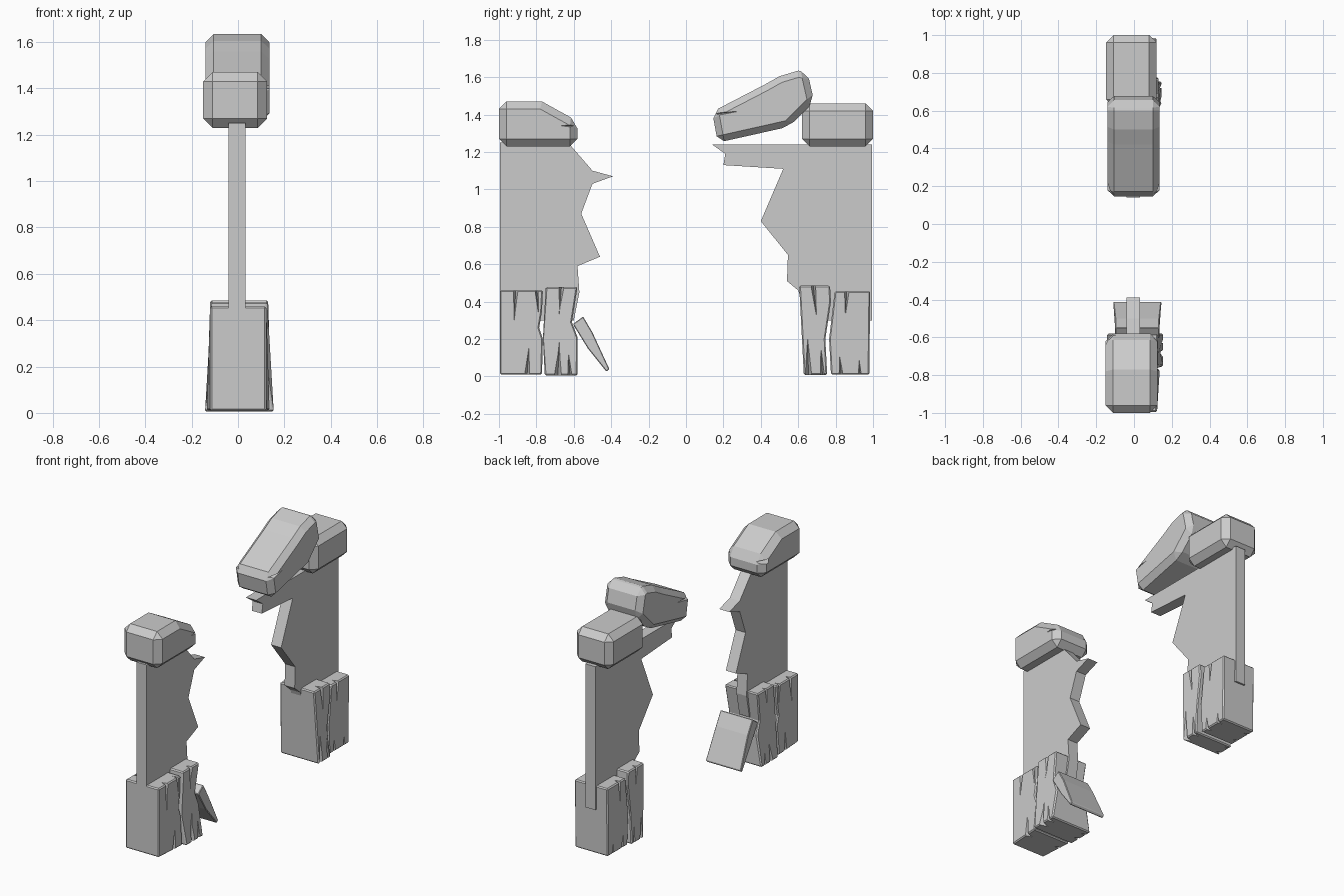
import bpy, bmesh

if "Cube" in bpy.data.objects:
    bpy.data.objects.remove(bpy.data.objects["Cube"])

grey = bpy.data.materials.new("plain_grey")
grey.use_nodes = True
COLOUR = (0.6, 0.6, 0.6, 1)
grey.diffuse_color = COLOUR
grey.node_tree.nodes["Principled BSDF"].inputs["Base Color"].default_value = COLOUR


def add_object(name, bm):
    bmesh.ops.recalc_face_normals(bm, faces=bm.faces)
    mesh = bpy.data.meshes.new(name)
    bm.to_mesh(mesh)
    bm.free()
    mesh.materials.append(grey)
    obj = bpy.data.objects.new(name, mesh)
    bpy.context.collection.objects.link(obj)
    return obj


def crack_cutter(cracks):
    """Thin wedges: (side, base point, tip point, half width, surface x)."""
    bm = bmesh.new()
    for side, (y0, z0), (y1, z1), w, x in cracks:
        upright = abs(z1 - z0) > abs(y1 - y0)
        dy, dz = (w, 0) if upright else (0, w)
        pts = [(x + 0.03, y0 - dy, z0 - dz), (x + 0.03, y0 + dy, z0 + dz),
               (x - 0.04, y0, z0), (x + 0.01, y1, z1)]
        v = [bm.verts.new((side * px, py, pz)) for px, py, pz in pts]
        for i, j, k in ((0, 1, 2), (0, 1, 3), (1, 2, 3), (2, 0, 3)):
            bm.faces.new((v[i], v[j], v[k]))
    return add_object("crack_cutter", bm)


def prism(name, outline, left, right, bevel=0, flare=None, cracks=()):
    """Extrude a (y, z) outline along x; flare(y, z) widens it locally."""
    bm = bmesh.new()
    rings = []
    for x in (left, right):
        ring = []
        for y, z in outline:
            extra = flare(y, z) if flare else 0
            ring.append(bm.verts.new((x + (extra if x > 0 else -extra), y, z)))
        rings.append(ring)
        bm.faces.new(ring)
    n = len(outline)
    for i in range(n):
        j = (i + 1) % n
        bm.faces.new((rings[0][i], rings[0][j], rings[1][j], rings[1][i]))
    obj = add_object(name, bm)
    if bevel:
        mod = obj.modifiers.new("chamfer", "BEVEL")
        mod.width, mod.segments = bevel, 1
    if cracks:
        cutter = crack_cutter(cracks)
        mod = obj.modifiers.new("cracks", "BOOLEAN")
        mod.operation, mod.solver, mod.object = "DIFFERENCE", "EXACT", cutter
        bpy.context.view_layer.update()
        graph = bpy.context.evaluated_depsgraph_get()
        mesh = bpy.data.meshes.new_from_object(obj.evaluated_get(graph))
        obj.modifiers.clear()
        obj.data = mesh
        bpy.data.objects.remove(cutter)
    return obj


def both(*crack):
    return [(1, *crack), (-1, *crack)]


# Broken wall panels with jagged inner edges
prism("front_wall", [(-0.995, 0.3), (-0.6, 0.3), (-0.57, 0.45), (-0.58, 0.59), (-0.46, 0.64),
                     (-0.56, 0.87), (-0.5, 1.03), (-0.39, 1.07), (-0.5, 1.1),
                     (-0.63, 1.25), (-0.995, 1.25)], -0.04, 0.033)
prism("back_wall", [(0.995, 0.3), (0.65, 0.3), (0.6, 0.46), (0.54, 0.51), (0.545, 0.65),
                    (0.4, 0.83), (0.52, 1.11), (0.2, 1.13), (0.21, 1.19),
                    (0.14, 1.24), (0.995, 1.24)], -0.04, 0.033)

# Chamfered cap stones
prism("front_cap", [(-1, 1.23), (-1, 1.47), (-0.77, 1.47), (-0.58, 1.365), (-0.58, 1.23)],
      -0.15, 0.125, 0.04, cracks=both((-0.57, 1.34), (-0.71, 1.34), 0.025, 0.13))
prism("back_cap", [(0.62, 1.23), (0.62, 1.46), (1, 1.46), (1, 1.23)], -0.148, 0.12, 0.04)
prism("tilted_cap", [(0.14, 1.415), (0.42, 1.56), (0.5, 1.605), (0.6, 1.635), (0.65, 1.625),
                     (0.685, 1.47), (0.55, 1.335), (0.17, 1.25)],
      -0.14, 0.135, 0.035, cracks=both((0.13, 1.4), (0.31, 1.42), 0.02, 0.135))

# Cracked timber footings
prism("front_outer_post", [(-0.995, 0.01), (-0.995, 0.46), (-0.765, 0.46), (-0.77, 0.35),
                           (-0.785, 0.26), (-0.765, 0.2), (-0.77, 0.01)], -0.12, 0.122, 0.007,
      lambda y, z: 0.015 if y > -0.9 and z < 0.1 else 0,
      both((-0.91, 0.47), (-0.92, 0.28), 0.022, 0.12)
      + both((-0.85, 0), (-0.84, 0.16), 0.022, 0.125)
      + both((-0.8, 0.47), (-0.785, 0.3), 0.015, 0.12))
prism("front_inner_post", [(-0.755, 0.005), (-0.765, 0.2), (-0.75, 0.478), (-0.58, 0.478),
                           (-0.61, 0.29), (-0.58, 0.21), (-0.58, 0.005)], -0.115, 0.127, 0.007,
      lambda y, z: 0.028 if z < 0.1 else (-0.008 if z < 0.3 else 0),
      both((-0.665, 0.49), (-0.68, 0.31), 0.025, 0.125)
      + both((-0.685, 0), (-0.675, 0.24), 0.025, 0.14)
      + both((-0.62, 0), (-0.63, 0.14), 0.015, 0.14))
prism("back_inner_post", [(0.63, 0.008), (0.605, 0.485), (0.77, 0.485), (0.775, 0.4),
                          (0.745, 0.2), (0.755, 0.008)], -0.12, 0.13, 0.007,
      lambda y, z: 0.015 if z < 0.1 else 0,
      both((0.68, 0.49), (0.7, 0.3), 0.02, 0.125)
      + both((0.655, 0), (0.65, 0.23), 0.025, 0.135)
      + both((0.73, 0), (0.72, 0.18), 0.015, 0.135))
prism("back_outer_post", [(0.775, 0.01), (0.765, 0.2), (0.795, 0.455), (0.985, 0.455),
                          (0.98, 0.01)], -0.12, 0.12, 0.007,
      None,
      both((0.86, 0.46), (0.85, 0.29), 0.022, 0.12)
      + both((0.83, 0), (0.82, 0.13), 0.02, 0.12)
      + both((0.93, 0), (0.925, 0.11), 0.015, 0.12))

# Splinter plank leaning on the front footing
prism("leaning_plank", [(-0.605, 0.28), (-0.55, 0.32), (-0.5, 0.235), (-0.41, 0.04),
                        (-0.425, 0.025), (-0.525, 0.15)], -0.1, 0.135, 0.004,
      lambda y, z: 0.01 if z < 0.1 else 0)
